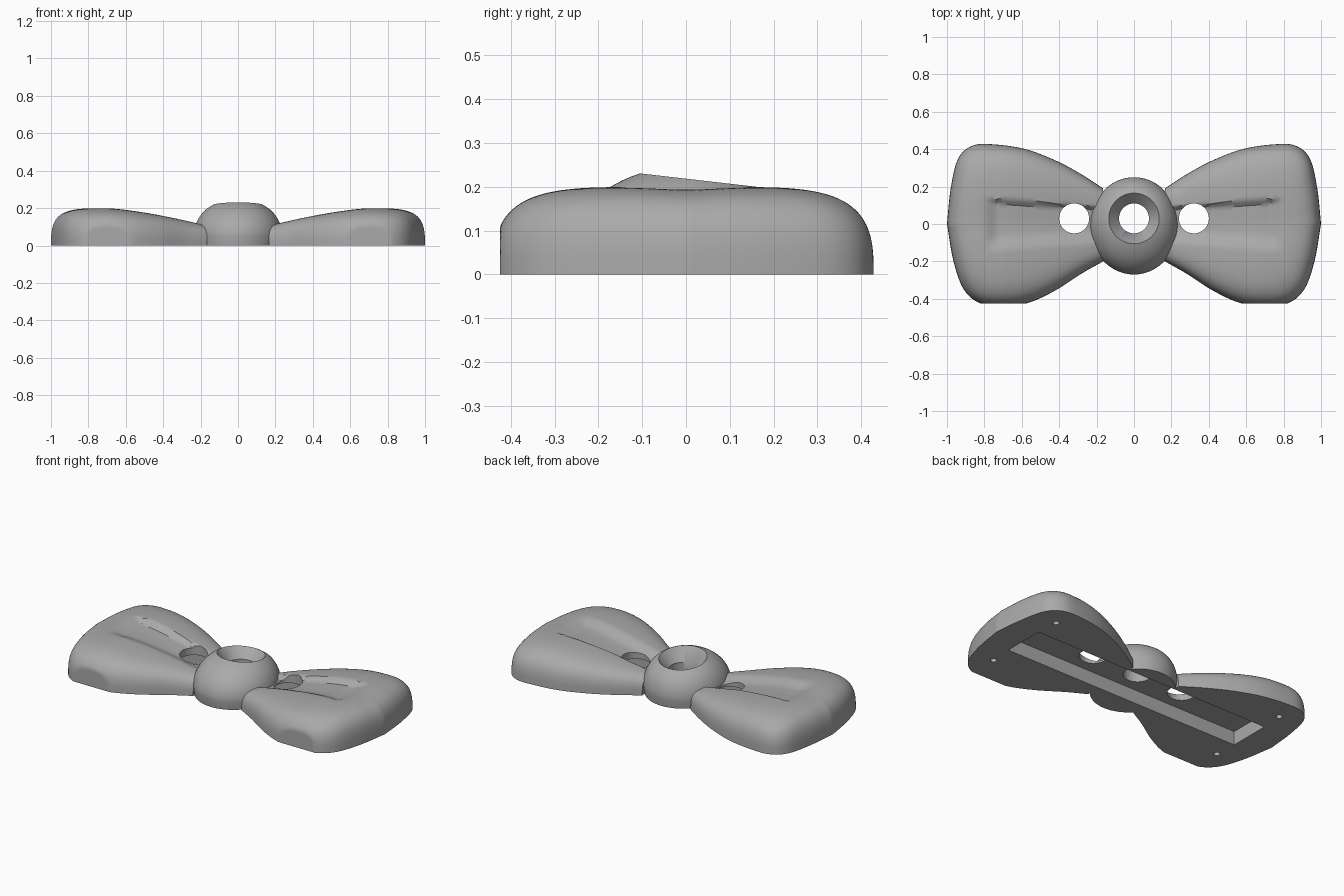
import bpy, bmesh
from math import sin, cos, pi, radians, exp
from mathutils import Vector, Matrix

if "Cube" in bpy.data.objects:
    bpy.data.objects.remove(bpy.data.objects["Cube"])

GREY = (0.4, 0.4, 0.4, 1)
grey = bpy.data.materials.new("plain_grey")
grey.use_nodes = True
grey.diffuse_color = GREY
grey.node_tree.nodes["Principled BSDF"].inputs["Base Color"].default_value = GREY


def finish(bm, name):
    bmesh.ops.remove_doubles(bm, verts=bm.verts, dist=1e-5)
    bmesh.ops.recalc_face_normals(bm, faces=bm.faces)
    mesh = bpy.data.meshes.new(name)
    bm.to_mesh(mesh)
    bm.free()
    mesh.materials.append(grey)
    ob = bpy.data.objects.new(name, mesh)
    bpy.context.collection.objects.link(ob)
    return ob


def step(a, b, x):
    t = min(1, max(0, (x - a) / (b - a)))
    return t * t * (3 - 2 * t)


def curve(points, per=9):
    """Smooth path through the points."""
    p = [Vector(q) for q in points]
    p = [2 * p[0] - p[1]] + p + [2 * p[-1] - p[-2]]
    out = []
    for a, b, c, d in zip(p, p[1:], p[2:], p[3:]):
        for i in range(per):
            t = i / per
            out.append(0.5 * (2 * b + (c - a) * t + (2 * a - 5 * b + 4 * c - d) * t * t
                              + (3 * b - a - 3 * c + d) * t ** 3))
    return out + [p[-2]]


# Wing: edge curves joined over a central spine by a rounded section
back_edge = curve([(.165, .19), (.28, .265), (.42, .34), (.58, .4), (.74, .425),
                   (.86, .42), (.94, .35), (.98, .19), (1, 0)])
front_edge = curve([(.165, -.2), (.28, -.265), (.42, -.355), (.56, -.42), (.69, -.44),
                    (.82, -.425), (.91, -.35), (.965, -.2), (1, 0)])
RINGS = 36


def wing_height(x, y, r):
    h = 0.2 - 0.09 * (max(0, 0.7 - x) / 0.53) ** 1.4
    h -= 0.006 * exp(-(y / 0.1) ** 2)
    # long pleat: crisp towards the back, soft towards the front
    half = 0.075 + 0.07 * (x - 0.24)
    pleat = (1 - step(half, half + 0.025, y)) * step(-half - 0.04, -half + 0.05, y)
    h -= 0.025 * pleat * (1 - step(0.72, 0.81, x))
    return h * max(0, 1 - r ** 5) ** (1 / 3)


def wing(name, side):
    bm = bmesh.new()
    columns = []
    for back, front in zip(back_edge, front_edge):
        mx = (back.x + front.x) / 2
        spine = Vector((mx if mx < 0.6 else 0.6 + 0.25 * (mx - 0.6), 0))
        column = []
        for k in range(-RINGS, RINGS + 1):
            t = abs(k) / RINGS
            r = 1 - (1 - t) ** 1.8
            p = spine.lerp(front if k < 0 else back, r)
            z = wing_height(p.x, p.y, r)
            column.append(bm.verts.new((side * p.x, max(p.y, -0.425), z)))
        columns.append(column)
    for a, b in zip(columns, columns[1:]):
        for i in range(2 * RINGS):
            bm.faces.new((a[i], a[i + 1], b[i + 1], b[i]))
    bm.faces.new(columns[0])
    bmesh.ops.remove_doubles(bm, verts=bm.verts, dist=1e-5)
    bmesh.ops.holes_fill(bm, edges=[e for e in bm.edges if e.is_boundary])
    return finish(bm, name)


# Knot: oval dome with a tilted round rim and a conical recess
def knot():
    bm = bmesh.new()
    n, steps, top = 72, 14, radians(65)
    rings = []

    def ring(fn):
        rings.append([bm.verts.new(fn(cos(2 * pi * i / n), sin(2 * pi * i / n)))
                      for i in range(n)])

    def rim(c, s, r=0.135):
        y = 0.03 + r * s
        return Vector((r * c, y, 0.215 - 0.115 * (y - 0.03)))

    def dome(c, s, phi):
        base = Vector((0.237 * c, -0.01 + 0.26 * s, 0.05))
        edge = rim(c, s)
        p = edge.lerp(base, (cos(phi) - cos(top)) / (1 - cos(top)))
        p.z = 0.05 + (edge.z - 0.05) * sin(phi) / sin(top)
        return p

    ring(lambda c, s: (0.23 * c, -0.01 + 0.252 * s, 0))
    for j in range(steps + 1):
        ring(lambda c, s: dome(c, s, top * j / steps))
    ring(lambda c, s: (0.07 * c, 0.03 + 0.07 * s, 0.135))
    for a, b in zip(rings, rings[1:]):
        for i in range(n):
            bm.faces.new((a[i], a[(i + 1) % n], b[(i + 1) % n], b[i]))
    bm.faces.new(rings[0])
    bm.faces.new(rings[-1])
    return finish(bm, "knot")


# Cutters: underside slot, three through holes, four small blind holes
def rod(bm, x, y, radius, z0, z1, sides):
    bmesh.ops.create_cone(bm, cap_ends=True, segments=sides, radius1=radius, radius2=radius,
                          depth=z1 - z0, matrix=Matrix.Translation((x, y, (z0 + z1) / 2)))


bm = bmesh.new()
bmesh.ops.create_cube(bm, size=1, matrix=Matrix.Translation((0, 0.02, -0.0075))
                      @ Matrix.Diagonal((1.64, 0.26, 0.185, 1)))
slot = finish(bm, "slot_cutter")

bm = bmesh.new()
for x in (-0.32, 0, 0.32):
    rod(bm, x, 0.03, 0.08, -0.1, 0.4, 48)
for x in (-0.81, 0.81):
    for y in (-0.25, 0.29):
        rod(bm, x, y, 0.018, -0.05, 0.06, 20)
holes = finish(bm, "hole_cutter")

for part in (wing("left_wing", 1), wing("right_wing", -1), knot()):
    bpy.ops.object.select_all(action="DESELECT")
    part.select_set(True)
    bpy.context.view_layer.objects.active = part
    for cutter in (slot, holes):
        mod = part.modifiers.new("cut", "BOOLEAN")
        mod.operation = "DIFFERENCE"
        mod.solver = "EXACT"
        mod.object = cutter
        bpy.ops.object.modifier_apply(modifier=mod.name)
    bpy.ops.object.shade_smooth_by_angle(angle=radians(35))

for cutter in (slot, holes):
    bpy.data.objects.remove(cutter)
